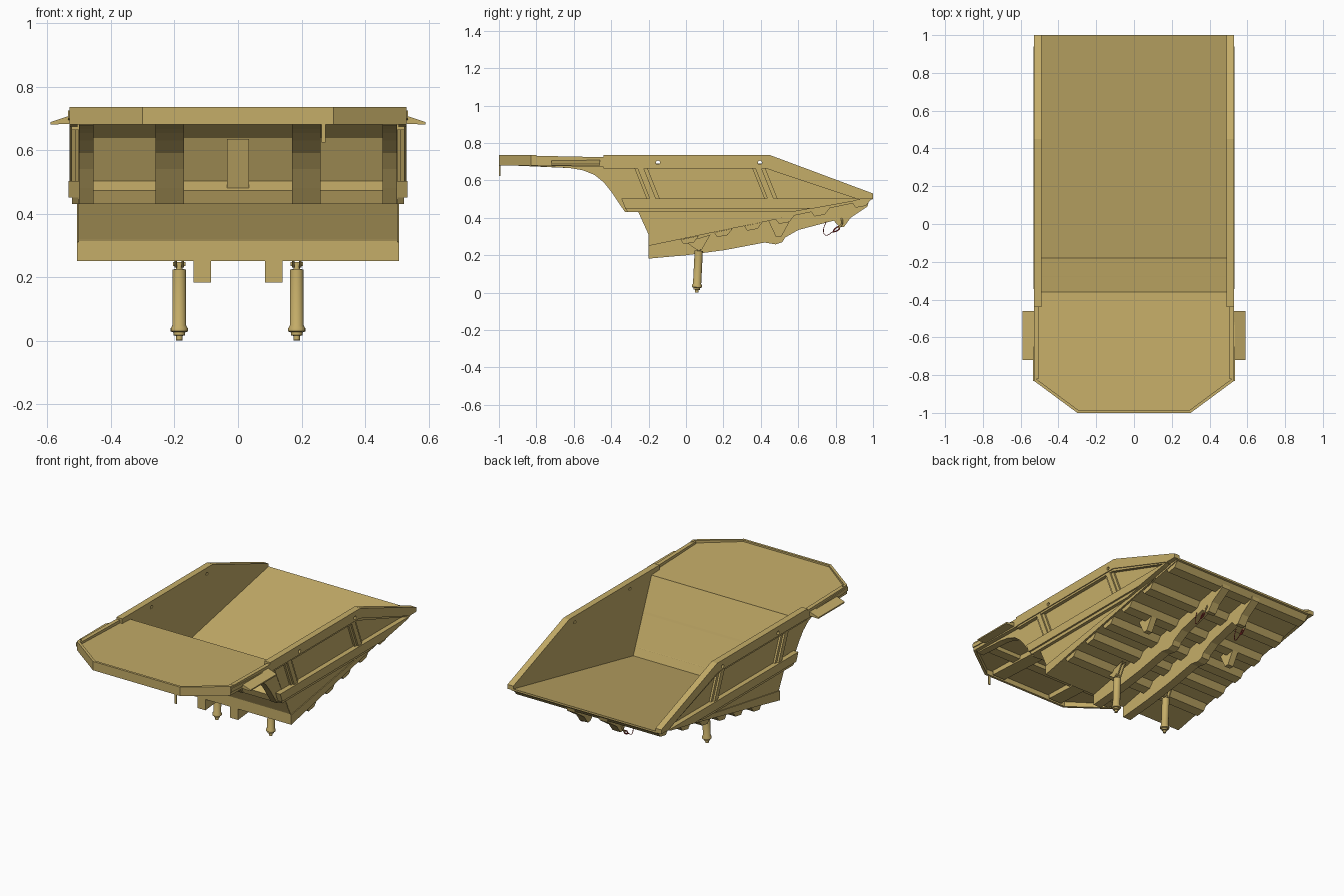
import bpy, bmesh, math
from mathutils import Vector, Matrix

tan = bpy.data.materials.new("tan_paint")
tan.diffuse_color = (0.56, 0.42, 0.14, 1)
red = bpy.data.materials.new("red_pin")
red.diffuse_color = (0.35, 0.03, 0.03, 1)


def finish(name, bm, mirror=False, mat=tan):
    bmesh.ops.recalc_face_normals(bm, faces=bm.faces)
    me = bpy.data.meshes.new(name)
    bm.to_mesh(me)
    bm.free()
    ob = bpy.data.objects.new(name, me)
    bpy.context.collection.objects.link(ob)
    me.materials.append(mat)
    if mirror:
        ob.modifiers.new("mirror", 'MIRROR')
    return ob


def extrude(name, pts, direction, mirror=False, mat=tan):
    bm = bmesh.new()
    a = [bm.verts.new(p) for p in pts]
    b = [bm.verts.new(Vector(p) + Vector(direction)) for p in pts]
    bm.faces.new(a)
    bm.faces.new(b)
    for i in range(len(a)):
        j = (i + 1) % len(a)
        bm.faces.new((a[i], a[j], b[j], b[i]))
    return finish(name, bm, mirror, mat)


def prism(name, yz, x0, x1, mirror=False, mat=tan):
    return extrude(name, [(x0, y, z) for y, z in yz], (x1 - x0, 0, 0), mirror, mat)


def plan(name, xy, z0, z1, mirror=False):
    return extrude(name, [(x, y, z0) for x, y in xy], (0, 0, z1 - z0), mirror)


def floor_z(y):
    return 0.29 + 0.212 * y


def lathe(name, profile, loc, tilt=0, sides=20, mirror=False):
    bm = bmesh.new()
    rings = [[bm.verts.new((r * math.cos(i * math.tau / sides), r * math.sin(i * math.tau / sides), z))
              for i in range(sides)] for r, z in profile]
    for a, b in zip(rings, rings[1:]):
        for i in range(sides):
            j = (i + 1) % sides
            bm.faces.new((a[i], a[j], b[j], b[i]))
    bm.faces.new(rings[0])
    bm.faces.new(rings[-1])
    bm.transform(Matrix.Translation(loc) @ Matrix.Rotation(tilt, 4, 'X'))
    ob = finish(name, bm, mirror)
    bpy.ops.object.select_all(action='DESELECT')
    bpy.context.view_layer.objects.active = ob
    ob.select_set(True)
    bpy.ops.object.shade_smooth_by_angle(angle=math.radians(35))
    return ob


# Bed floor and sloping front wall
prism("bed_floor", [(-0.2, 0.25), (1, 0.5), (1, 0.512), (-0.2, 0.264)], -0.5, 0.5)
prism("front_wall", [(-0.2, 0.25), (-0.2, 0.315), (-0.255, 0.43), (-0.375, 0.695),
                     (-0.36, 0.70), (-0.18, 0.266)], -0.5, 0.5)

# Side walls, with lower stiffening plates
prism("side_wall", [(-0.375, 0.69), (0.44, 0.69), (1, 0.515), (1, 0.5), (-0.2, 0.25),
                    (-0.2, 0.315)], 0.49, 0.502, True)
prism("lower_side_plate", [(-0.2, 0.25), (-0.2, 0.31), (0.56, 0.435), (0.8, 0.462)], 0.5, 0.507, True)

# Top rails with through holes
rail = prism("top_rail", [(-0.44, 0.735), (0.45, 0.735), (1, 0.53), (1, 0.503), (0.93, 0.503),
                          (0.44, 0.675), (-0.44, 0.675)], 0.49, 0.53, True)
prism("rail_lower_lip", [(-0.44, 0.677), (0.44, 0.677), (0.93, 0.507), (0.93, 0.496),
                         (0.43, 0.663), (-0.44, 0.663)], 0.5, 0.524, True)
for y in (-0.15, 0.395):
    ring = [(-0.7, y + 0.011 * math.cos(i * math.tau / 12), 0.695 + 0.011 * math.sin(i * math.tau / 12))
            for i in range(12)]
    cutter = extrude("rail_hole_cutter", ring, (1.4, 0, 0))
    cutter.hide_render = True
    cutter.hide_viewport = True
    mod = rail.modifiers.new("hole", 'BOOLEAN')
    mod.operation = 'DIFFERENCE'
    mod.object = cutter

# Side waist beam and slanted side posts
prism("side_beam", [(-0.345, 0.503), (0.94, 0.503), (0.9, 0.49), (0.68, 0.45), (-0.325, 0.45)], 0.5, 0.533, True)
prism("side_beam_lip", [(-0.325, 0.452), (0.68, 0.452), (0.56, 0.43), (-0.31, 0.43)], 0.5, 0.522, True)
for y in (-0.28, 0.35):
    prism("side_post", [(y, 0.675), (y + 0.07, 0.675), (y + 0.14, 0.5), (y + 0.07, 0.5)], 0.5, 0.514, True)
    prism("side_post_ridge", [(y + 0.018, 0.67), (y + 0.052, 0.67), (y + 0.12, 0.5), (y + 0.086, 0.5)],
          0.512, 0.525, True)

# Canopy plate, gently sloping toward the bed
canopy = plan("canopy_plate", [(-0.52, -0.36), (0.52, -0.36), (0.52, -0.83), (0.295, -0.99),
                               (-0.295, -0.99), (-0.52, -0.83)], 0.712, 0.725)
for v in canopy.data.vertices:
    v.co.z -= 0.035 * (v.co.y + 1)
plan("canopy_front_lip", [(0, -1), (0.3, -1), (0.53, -0.83), (0.53, -0.8), (0.515, -0.8),
                          (0.515, -0.822), (0.295, -0.985), (0, -0.985)], 0.68, 0.735, True)
prism("canopy_side_lip", [(-0.82, 0.732), (-0.43, 0.724), (-0.43, 0.672), (-0.82, 0.68)], 0.505, 0.53, True)
prism("canopy_side_strip", [(-0.83, 0.724), (-0.46, 0.704), (-0.46, 0.684), (-0.83, 0.7)], 0.528, 0.536, True)

# Side flaps, drooping outward
extrude("side_flap", [(0.525, -0.72, 0.71), (0.525, -0.72, 0.683), (0.59, -0.72, 0.68), (0.59, -0.72, 0.688)],
        (0, 0.26, 0), True)

# Curved canopy support ribs
rib = [(-0.975, 0.71), (-0.975, 0.682), (-0.62, 0.666), (-0.55, 0.654), (-0.49, 0.63), (-0.44, 0.59),
       (-0.4, 0.54), (-0.36, 0.48), (-0.325, 0.43), (-0.255, 0.43), (-0.37, 0.695)]
prism("inner_canopy_rib", rib, 0.17, 0.26, True)
prism("outer_canopy_rib", [(-0.83, 0.71), (-0.83, 0.678)] + rib[2:], 0.455, 0.5, True)
prism("canopy_cross_beam", [(-0.8, 0.712), (-0.79, 0.682), (-0.73, 0.682), (-0.72, 0.712)], -0.5, 0.5)
prism("canopy_corner_beam", [(-0.345, 0.635), (-0.42, 0.69), (-0.42, 0.7), (-0.36, 0.7)], -0.46, 0.46)
prism("front_cross_beam", [(-0.335, 0.472), (-0.32, 0.43), (-0.25, 0.43), (-0.28, 0.508)], -0.502, 0.502)
prism("front_centre_plate", [(-0.32, 0.475), (-0.365, 0.635), (-0.34, 0.635), (-0.28, 0.475)], -0.035, 0.035)

# Hanging rod under canopy lip
prism("hanging_rod", [(-1, 0.69), (-0.993, 0.69), (-0.993, 0.623), (-1, 0.623)], 0.263, 0.276)

# Hat-section cross ribs under the floor
for y in (0.02, 0.2, 0.36, 0.53, 0.72, 0.94):
    prism("floor_cross_rib", [(y - 0.05, floor_z(y - 0.05)), (y - 0.033, floor_z(y) - 0.035),
                              (y + 0.022, floor_z(y) - 0.025), (y + 0.05, floor_z(y + 0.05))], -0.497, 0.497)

# Long frame beams under the floor
prism("frame_beam", [(-0.2, 0.252), (-0.2, 0.182), (0, 0.2), (0.21, 0.228), (0.42, 0.268), (0.48, 0.258),
                     (0.515, 0.27), (0.53, 0.295), (0.6, 0.335), (0.79, 0.385), (0.82, 0.352),
                     (0.845, 0.352), (0.88, 0.40), (0.97, 0.46), (0.98, 0.5)], 0.085, 0.14, True)

# Small guide brackets outboard of the beams
prism("guide_bracket", [(0.44, 0.385), (0.48, 0.3), (0.51, 0.3), (0.57, 0.41)], 0.29, 0.33, True)

# Lift cylinders with their upper mounting ears
profile = [(0.01, 0), (0.01, 0.014), (0.018, 0.016), (0.018, 0.025), (0.027, 0.028), (0.027, 0.038),
           (0.022, 0.046), (0.022, 0.223), (0.01, 0.225), (0.01, 0.245)]
lathe("lift_cylinder", profile, (0.185, 0.057, 0.0008), -0.05, 20, True)
for x in (0.17, 0.192):
    prism("cylinder_mount", [(0.0, 0.27), (0.055, 0.23), (0.085, 0.23), (0.13, 0.31)], x, x + 0.008, True)
prism("cylinder_mount_pin", [(0.06, 0.234), (0.078, 0.234), (0.078, 0.248), (0.06, 0.248)], 0.166, 0.204, True)


# Safety pins and hanging cables
def cable(name, pts, radius, mat):
    cu = bpy.data.curves.new(name, 'CURVE')
    cu.dimensions = '3D'
    cu.bevel_depth = radius
    cu.bevel_resolution = 1
    cu.resolution_u = 5
    cu.use_fill_caps = True
    sp = cu.splines.new('BEZIER')
    sp.bezier_points.add(len(pts) - 1)
    for bp, p in zip(sp.bezier_points, pts):
        bp.co = p
        bp.handle_left_type = bp.handle_right_type = 'AUTO'
    cu.materials.append(mat)
    ob = bpy.data.objects.new(name, cu)
    bpy.context.collection.objects.link(ob)


for x in (-0.15, 0.15):
    cable("pin_cable", [(x, 0.75, 0.38), (x, 0.735, 0.33), (x, 0.745, 0.308), (x, 0.785, 0.325)], 0.002, red)
    cable("safety_pin", [(x, 0.785, 0.325), (x, 0.8, 0.345), (x, 0.82, 0.35), (x, 0.806, 0.33),
                         (x, 0.785, 0.325)], 0.004, red)
    cable("pin_link", [(x, 0.815, 0.345), (x, 0.835, 0.37), (x * 0.9, 0.83, 0.4)], 0.005, tan)
